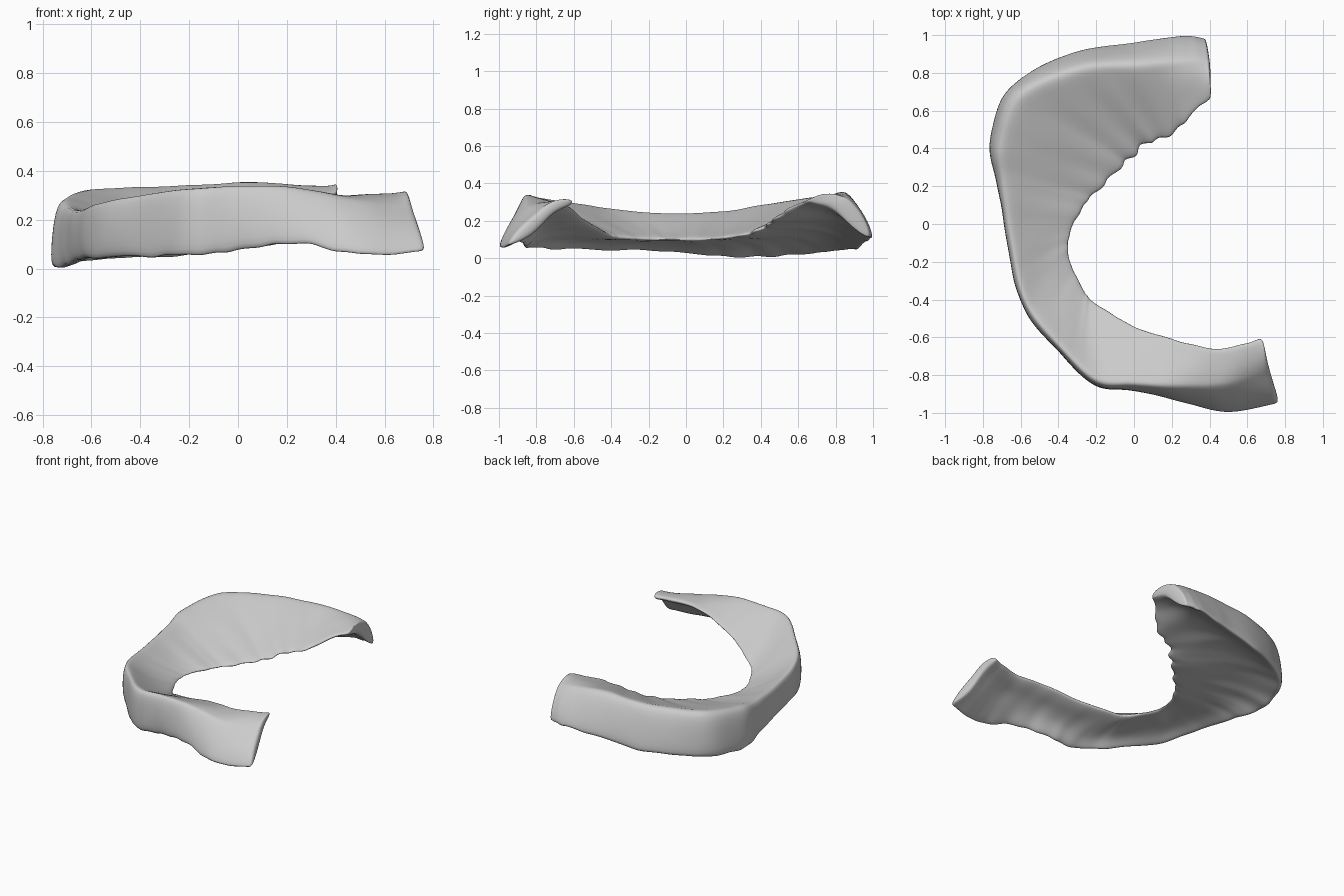
import bpy, bmesh, math, random
from mathutils import Vector, noise

random.seed(4)
if "Cube" in bpy.data.objects:
    bpy.data.objects.remove(bpy.data.objects["Cube"])

# One plain grey material
grey = bpy.data.materials.new("plain_grey")
grey.use_nodes = True
colour = (0.6, 0.6, 0.6, 1)
grey.diffuse_color = colour
shader = next(n for n in grey.node_tree.nodes if n.type == "BSDF_PRINCIPLED")
shader.inputs["Base Color"].default_value = colour
shader.inputs["Roughness"].default_value = 0.6

# Stations along the curve, in hundredths: foot of outer wall, crest, inner lip
STATIONS = [
    ((78, -96, 7), (72, -79, 24), (68, -60, 31)),
    ((50, -101, 6), (50, -86, 27), (48, -66, 30)),
    ((25, -95, 11), (25, -87, 33), (25, -62, 28)),
    ((0, -88, 8), (0, -86, 35), (0, -54, 21)),
    ((-20, -86, 6), (-19, -85, 34), (-20, -42, 14)),
    ((-38, -70, 5), (-37, -69, 32), (-27, -34, 12)),
    ((-59, -43, 5), (-58, -43, 28), (-34, -18, 11)),
    ((-67, -10, 4), (-66, -10, 25), (-33, -4, 11)),
    ((-72, 20, 2), (-71, 20, 26), (-26, 10, 11)),
    ((-77, 42, 1), (-73, 43, 30), (-15, 21, 12)),
    ((-67, 72, 3), (-62, 70, 34), (-3, 33, 14)),
    ((-35, 91, 5), (-29, 84, 35), (7, 42, 18)),
    ((0, 97, 9), (3, 86, 36), (20, 47, 22)),
    ((25, 101, 11), (26, 88, 34), (31, 58, 29)),
    ((38, 99, 12), (40, 88, 30), (41, 67, 32)),
]
STEPS = 5
DOWN = Vector((0, 0, -1))


def spline(a, b, c, d, t):
    """Smooth curve from b to c, with a and d as neighbours."""
    return 0.5 * (2 * b + (c - a) * t + (2 * a - 5 * b + 4 * c - d) * t ** 2
                  + (3 * b - a - 3 * c + d) * t ** 3)


def station_at(u):
    last = len(STATIONS) - 1
    i = min(int(u), last - 1)
    picks = [STATIONS[max(0, min(last, i + k))] for k in (-1, 0, 1, 2)]
    return [spline(*[Vector(p[j]) / 100 for p in picks], u - i) for j in range(3)]


def cross_section(u):
    """Closed ring: outer wall, rounded crest, inner slope and underside."""
    foot, crest, lip = station_at(u)
    last = len(STATIONS) - 1
    middle = math.sin(math.pi * u / last) ** 0.5
    inward = lip - foot
    inward.z = 0
    inward.normalize()
    # Scalloped lip on the broad half, slight ripple elsewhere
    broad = max(0, 1 - abs(u - last * 0.75) / 3)
    lip = lip + inward * (0.022 * broad * math.sin(u * 8) + random.uniform(-0.006, 0.006))
    foot = foot + DOWN * random.uniform(0, 0.016)
    wall = foot.lerp(crest, 0.55) - inward * (0.01 + 0.02 * (1 - middle))
    # Inner slope dips along the middle and arches towards the ends
    slope = [crest.lerp(lip, t) + DOWN * (dip * middle - arch * (1 - middle))
             for t, dip, arch in ((0.12, 0, 0.02), (0.4, 0.012, 0.045), (0.75, 0.015, 0.03))]
    # Underside is hollow at the ends and nearly filled along the middle
    floor = [foot.lerp(lip, t) for t in (0.25, 0.5, 0.75)]
    shell = [wall.lerp(crest, 0.3) + inward * 0.06 + DOWN * 0.07,
             slope[1] + DOWN * 0.07, slope[2] + DOWN * 0.05]
    under = [s.lerp(f, 0.85 * middle ** 1.4) for s, f in zip(shell, floor)]
    return ([foot, wall, crest] + slope
            + [lip, lip + DOWN * 0.02] + under[::-1] + [foot + inward * 0.03])


# Skin the rings into one closed shell
bm = bmesh.new()
rings = []
for n in range((len(STATIONS) - 1) * STEPS + 1):
    rings.append([bm.verts.new(p) for p in cross_section(n / STEPS)])
for a, b in zip(rings, rings[1:]):
    for i in range(len(a)):
        j = (i + 1) % len(a)
        bm.faces.new((a[i], a[j], b[j], b[i]))

# Close both ends with strips across the section
for ring in (rings[0], rings[-1]):
    size = len(ring)
    for i in range(size // 2 - 1):
        bm.faces.new((ring[i], ring[i + 1], ring[size - 2 - i], ring[size - 1 - i]))

# Uneven hand-worked surface
bmesh.ops.recalc_face_normals(bm, faces=bm.faces)
bm.normal_update()
for v in bm.verts:
    v.co += v.normal * 0.009 * noise.noise(v.co * 7)

mesh = bpy.data.meshes.new("curved_shell")
bm.to_mesh(mesh)
bm.free()
mesh.materials.append(grey)
shell_object = bpy.data.objects.new("curved_shell", mesh)
bpy.context.collection.objects.link(shell_object)
subdivision = shell_object.modifiers.new("smooth_surface", "SUBSURF")
subdivision.levels = subdivision.render_levels = 2
for polygon in mesh.polygons:
    polygon.use_smooth = True
